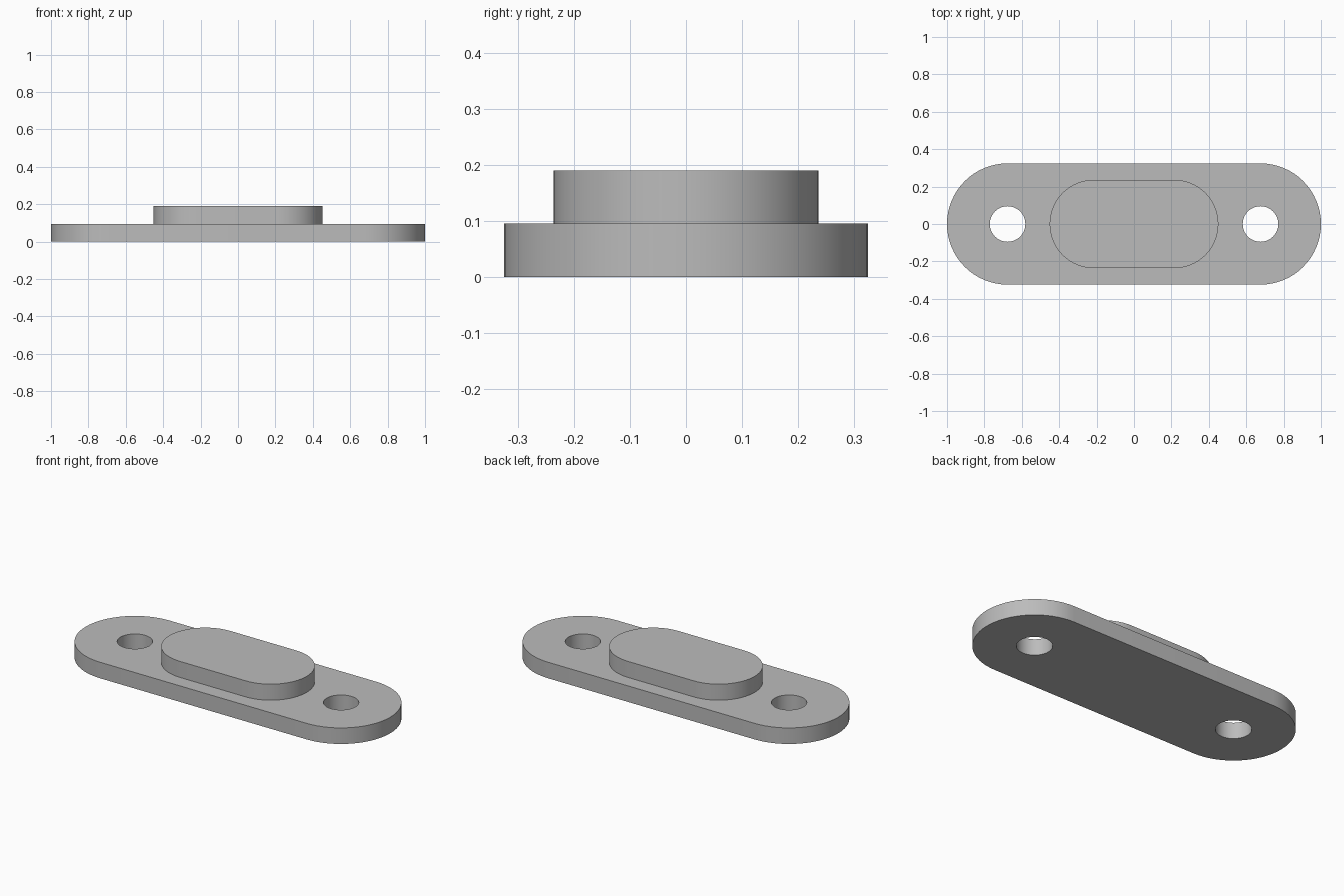
import bpy, bmesh
from math import cos, sin, pi, radians

if "Cube" in bpy.data.objects:
    bpy.data.objects.remove(bpy.data.objects["Cube"])

metal = bpy.data.materials.new("light grey")
metal.use_nodes = True
grey = (0.5, 0.5, 0.5, 1)
metal.diffuse_color = grey
metal.node_tree.nodes["Principled BSDF"].inputs["Base Color"].default_value = grey


def arc(cx, radius, start, sweep, steps, endpoint):
    """Points along an arc centred on the long axis."""
    count = steps + 1 if endpoint else steps
    angles = [start + sweep * i / steps for i in range(count)]
    return [(cx + radius * cos(a), radius * sin(a)) for a in angles]


def slot(offset, radius, steps=32):
    """Rounded-end outline: two half circles joined by straight sides."""
    return (arc(offset, radius, -pi / 2, pi, steps, True)
            + arc(-offset, radius, pi / 2, pi, steps, True))


def slab(name, loops, bottom, top):
    """Fill the loops (outline first, then holes) and extrude them upward."""
    bm = bmesh.new()
    edges = []
    for loop in loops:
        verts = [bm.verts.new((x, y, bottom)) for x, y in loop]
        edges += [bm.edges.new((v, verts[i - 1])) for i, v in enumerate(verts)]
    bmesh.ops.triangle_fill(bm, edges=edges, use_beauty=True)
    extruded = bmesh.ops.extrude_face_region(
        bm, geom=bm.faces[:], use_keep_orig=True)
    raised = [g for g in extruded["geom"] if isinstance(g, bmesh.types.BMVert)]
    bmesh.ops.translate(bm, verts=raised, vec=(0, 0, top - bottom))
    bmesh.ops.recalc_face_normals(bm, faces=bm.faces[:])
    mesh = bpy.data.meshes.new(name)
    bm.to_mesh(mesh)
    bm.free()
    mesh.materials.append(metal)
    obj = bpy.data.objects.new(name, mesh)
    bpy.context.collection.objects.link(obj)
    bpy.ops.object.select_all(action="DESELECT")
    obj.select_set(True)
    bpy.context.view_layer.objects.active = obj
    bpy.ops.object.shade_smooth_by_angle(angle=radians(30))
    return obj


# Mounting plate with a bolt hole at the centre of each rounded end
plate_radius, plate_height = 0.324, 0.095
hole_x = 1 - plate_radius
holes = [arc(s * hole_x, 0.095, 0, 2 * pi, 48, False) for s in (-1, 1)]
slab("base_plate", [slot(hole_x, plate_radius)] + holes, 0, plate_height)

# Raised pad in the middle, sunk slightly into the plate
slab("raised_pad", [slot(0.215, 0.236)], plate_height - 0.01, 2 * plate_height)
